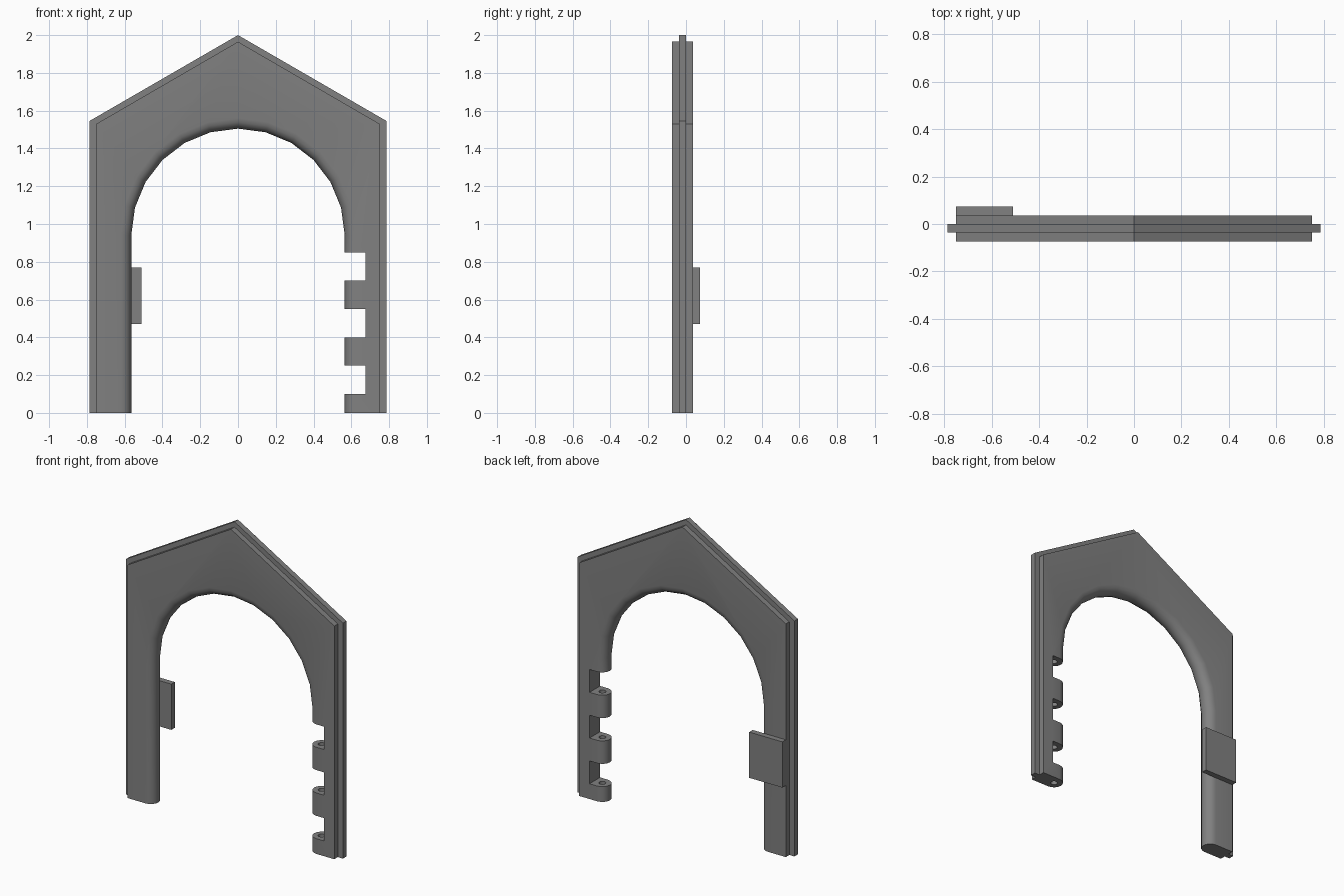
import bpy, bmesh, math

cube = bpy.data.objects.get("Cube")
if cube:
    bpy.data.objects.remove(cube, do_unlink=True)

T = 0.0365            # thickness of one layer
MID = -T / 2          # middle plane of the frame
R = 1.5 * T           # radius of the rounded opening edge
HALF, SPRING = 0.565, 0.94   # opening half width and arch springing height

stone = bpy.data.materials.new("grey")
stone.diffuse_color = (0.22, 0.22, 0.22, 1)
stone.use_nodes = True
stone.node_tree.nodes["Principled BSDF"].inputs["Base Color"].default_value = (0.22, 0.22, 0.22, 1)


def finish(bm, name, material=stone):
    bmesh.ops.recalc_face_normals(bm, faces=bm.faces)
    mesh = bpy.data.meshes.new(name)
    bm.to_mesh(mesh)
    bm.free()
    obj = bpy.data.objects.new(name, mesh)
    bpy.context.collection.objects.link(obj)
    mesh.materials.append(material)
    return obj


def box(name, x0, x1, y0, y1, z0, z1):
    bm = bmesh.new()
    bmesh.ops.create_cube(bm, size=1)
    for v in bm.verts:
        v.co = ((x0 + x1) / 2 + v.co.x * (x1 - x0),
                (y0 + y1) / 2 + v.co.y * (y1 - y0),
                (z0 + z1) / 2 + v.co.z * (z1 - z0))
    return finish(bm, name)


def gable(inset):
    """Outer outline, right foot to left foot."""
    w, eave, apex = (0.75, 1.53, 1.965) if inset else (0.787, 1.545, 2.0)
    return [(w, 0), (w, eave), (0, apex), (-w, eave), (-w, 0)]


def arch(offset):
    """Opening outline, right foot to left foot."""
    r = HALF + offset
    arc = [(r * math.cos(math.pi * i / 12), SPRING + r * math.sin(math.pi * i / 12))
           for i in range(13)]
    return [(r, 0)] + arc + [(-r, 0)]


# Gabled frame: a stepped outer edge and a half-round opening edge
bm = bmesh.new()


def row(points, y):
    return [bm.verts.new((x, y, z)) for x, z in points]


def bridge(rows):
    for a, b in zip(rows, rows[1:]):
        for i in range(len(a) - 1):
            bm.faces.new((a[i], a[i + 1], b[i + 1], b[i]))


steps = [(True, -2), (True, -1), (False, -1), (False, 0), (True, 0), (True, 1)]
outer = [row(gable(inset), k * T) for inset, k in steps]
inner = []
for k in range(9):
    t = math.pi * k / 8
    inner.append(row(arch(R * (1 - math.sin(t))), MID - R * math.cos(t)))
bridge(outer)
bridge(inner)
for k in (0, -1):     # front and back faces
    bm.faces.new(outer[k] + inner[k][::-1])
for end in (0, -1):   # soles of the legs
    bm.faces.new([r[end] for r in outer] + [r[end] for r in inner][::-1])
frame = finish(bm, "gabled_frame")

# Hinge notches and pin bore, cut from the left leg
cutters = [box("notch_cutter", 0.5, 0.675, -0.2, 0.2, z, z + 0.15) for z in (0.1, 0.4, 0.7)]
bm = bmesh.new()
bmesh.ops.create_cone(bm, cap_ends=True, segments=16, radius1=0.021, radius2=0.021, depth=1.0)
bmesh.ops.translate(bm, verts=bm.verts, vec=(HALF + R, MID, 0.42))
cutters.append(finish(bm, "pin_cutter"))

bpy.context.view_layer.objects.active = frame
for cutter in cutters:
    cutter.hide_render = True
    mod = frame.modifiers.new("cut", 'BOOLEAN')
    mod.operation = 'DIFFERENCE'
    mod.solver = 'EXACT'
    mod.object = cutter
    bpy.ops.object.modifier_apply(modifier=mod.name)
    bpy.data.objects.remove(cutter, do_unlink=True)

bpy.ops.object.select_all(action='DESELECT')
frame.select_set(True)
bpy.ops.object.shade_smooth_by_angle(angle=math.radians(30))

# Latch plate on the back of the right leg
box("latch_plate", -0.75, -0.51, T, 2 * T, 0.47, 0.77)
